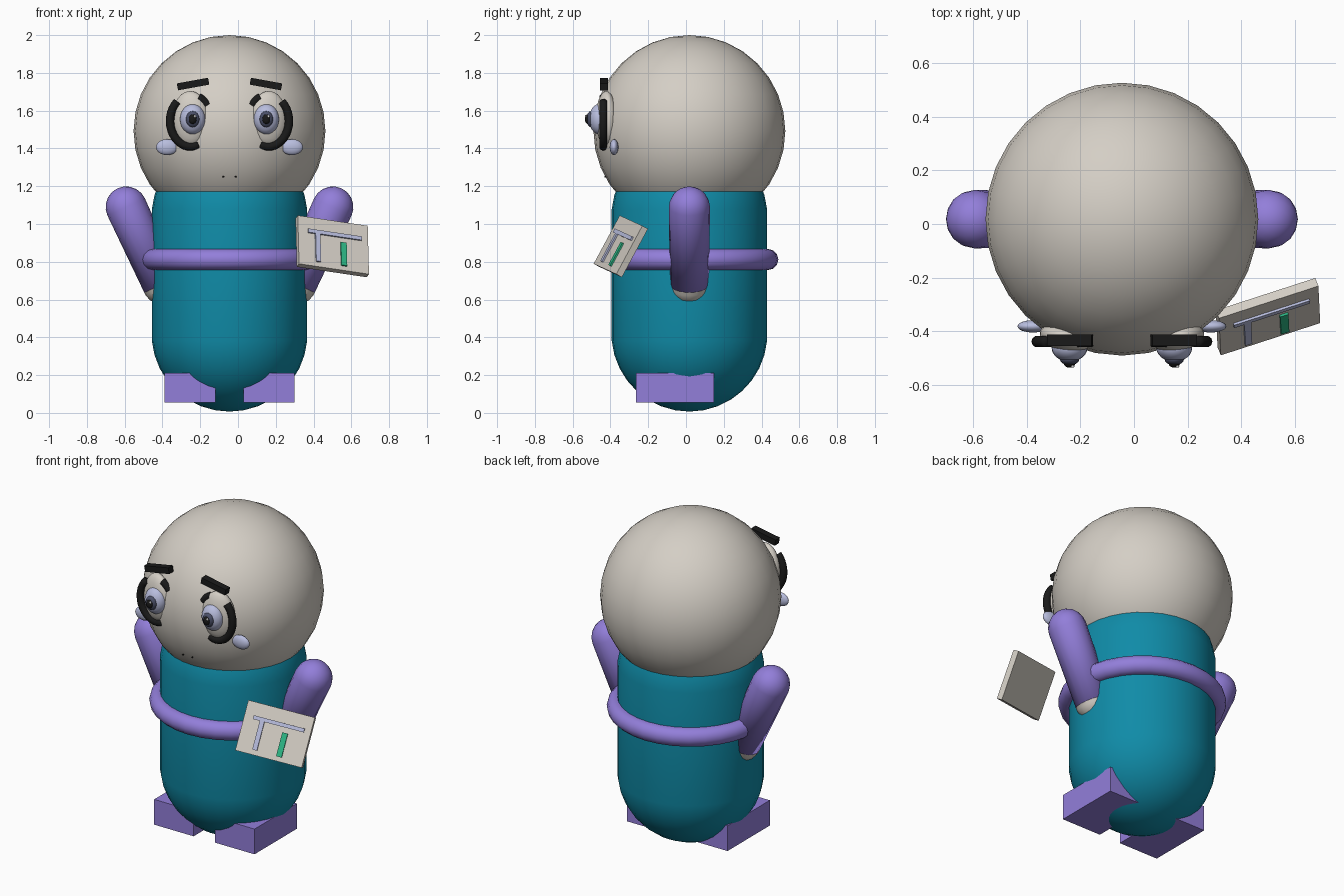
import bpy, bmesh, math
from mathutils import Vector, Matrix

if "Cube" in bpy.data.objects:
    bpy.data.objects.remove(bpy.data.objects["Cube"], do_unlink=True)


def material(name, rgb):
    m = bpy.data.materials.new(name)
    m.use_nodes = True
    m.diffuse_color = (*rgb, 1)
    m.node_tree.nodes["Principled BSDF"].inputs["Base Color"].default_value = (*rgb, 1)
    return m


CREAM = material("warm_cream", (0.66, 0.62, 0.56))
TEAL = material("teal", (0.005, 0.26, 0.39))
PURPLE = material("purple", (0.29, 0.21, 0.70))
LAVENDER = material("pale_lavender", (0.48, 0.51, 0.73))
BLACK = material("black", (0.01, 0.01, 0.01))
SLATE = material("slate_blue", (0.07, 0.08, 0.14))
GREEN = material("green", (0.026, 0.48, 0.24))
WHITE = material("white", (0.85, 0.85, 0.85))

CX, CY = -0.045, 0.018          # body axis
SIDES = (("right", -1), ("left", 1))


def finish(name, bm, mat, smooth=True):
    me = bpy.data.meshes.new(name)
    bmesh.ops.recalc_face_normals(bm, faces=bm.faces)
    for f in bm.faces:
        f.smooth = smooth
    bm.to_mesh(me)
    bm.free()
    me.materials.append(mat)
    ob = bpy.data.objects.new(name, me)
    bpy.context.collection.objects.link(ob)
    return ob


def ellipsoid(name, loc, radii, mat, seg=24, spin=0):
    bm = bmesh.new()
    m = Matrix.Translation(loc) @ Matrix.Rotation(spin, 4, 'Z') @ Matrix.Diagonal((*radii, 1))
    bmesh.ops.create_uvsphere(bm, u_segments=seg, v_segments=seg // 2, radius=1, matrix=m)
    return finish(name, bm, mat)


def box(name, frame, size, mat):
    bm = bmesh.new()
    bmesh.ops.create_cube(bm, size=1, matrix=frame @ Matrix.Diagonal((*size, 1)))
    return finish(name, bm, mat, False)


def capsule(name, a, b, r, mat, seg=16):
    # sphere whose two halves are pulled apart along the line a-b
    a, b = Vector(a), Vector(b)
    rot = (b - a).to_track_quat('Z', 'Y').to_matrix()
    bm = bmesh.new()
    bmesh.ops.create_uvsphere(bm, u_segments=seg, v_segments=seg // 2 + 1, radius=r)
    for v in bm.verts:
        v.co = rot @ v.co + (b if v.co.z > 0 else a)
    return finish(name, bm, mat)


def tube(name, points, r, mat, closed=False, sides=10):
    # round tube swept along a list of points
    bm = bmesh.new()
    pts = [Vector(p) for p in points]
    n = len(pts)
    normal = (pts[1] - pts[0]).cross(pts[2] - pts[1]).normalized()
    rings = []
    for i, p in enumerate(pts):
        prev = pts[i - 1] if closed or i else p
        nxt = pts[(i + 1) % n] if closed or i < n - 1 else p
        out = (nxt - prev).normalized().cross(normal)
        ring = []
        for k in range(sides):
            t = math.tau * k / sides
            ring.append(bm.verts.new(p + r * (math.cos(t) * out + math.sin(t) * normal)))
        rings.append(ring)
    for i in range(n if closed else n - 1):
        p, q = rings[i], rings[(i + 1) % n]
        for k in range(sides):
            j = (k + 1) % sides
            bm.faces.new((p[k], p[j], q[j], q[k]))
    if not closed:
        bm.faces.new(rings[0])
        bm.faces.new(rings[-1])
    return finish(name, bm, mat)


# Head, body and belt
ellipsoid("head", (CX, CY, 1.492), (0.508,) * 3, CREAM, 32)
capsule("body", (CX, CY, 0.42), (CX, CY, 1.04), 0.413, TEAL, 32)
circle = [math.tau * i / 32 for i in range(32)]
tube("belt", [(CX + 0.415 * math.cos(t), CY + 0.415 * math.sin(t), 0.812) for t in circle],
     0.056, PURPLE, closed=True, sides=12)

for side, s in SIDES:
    # Arms, hands and feet
    shoulder = Vector((CX + s * 0.547, CY, 1.09))
    wrist = Vector((CX + s * 0.357, CY, 0.68))
    capsule(side + "_hand", wrist.lerp(shoulder, 0.2), wrist, 0.105, CREAM)
    bm = bmesh.new()
    axis = shoulder - wrist
    rot = axis.to_track_quat('Z', 'Y').to_matrix()
    bmesh.ops.create_uvsphere(bm, u_segments=16, v_segments=10, radius=0.109)
    for v in bm.verts:
        if v.co.z < -0.001:
            v.co.z = 0
            v.co = rot @ v.co + wrist
        else:
            v.co = rot @ v.co + shoulder
    finish(side + "_arm", bm, PURPLE)
    box(side + "_foot", Matrix.Translation((CX + s * 0.208, -0.058, 0.132)),
        (0.27, 0.413, 0.156), PURPLE)

    # Eyes
    ex = CX + s * 0.195
    ellipsoid(side + "_eye_socket", (CX + s * 0.208, -0.422, 1.557),
              (0.1, 0.053, 0.147), CREAM, spin=s * 0.2)
    ellipsoid(side + "_eyeball", (ex, -0.46, 1.555), (0.067, 0.053, 0.08), LAVENDER)
    ellipsoid(side + "_iris", (ex, -0.504, 1.555), (0.036, 0.022, 0.043), SLATE, 16)
    ellipsoid(side + "_pupil", (ex, -0.52, 1.555), (0.021, 0.015, 0.026), BLACK, 16)
    ellipsoid(side + "_glint", (ex + 0.012, -0.53, 1.57), (0.007, 0.005, 0.008), WHITE, 8)

    # Dark lashes around the socket
    for part, start, end in (("lower", 130, 292), ("upper", 38, 68)):
        angles = [math.radians(start + (end - start) * i / 16) for i in range(17)]
        tube(f"{side}_{part}_lash",
             [(CX + s * (0.205 - 0.11 * math.cos(t)) if s < 0 else
               CX + 0.205 - 0.11 * math.cos(t), -0.438, 1.545 + 0.135 * math.sin(t))
              for t in angles], 0.022, BLACK)

    # Brows and cheeks
    box(side + "_brow", Matrix.Translation((CX + s * 0.193, -0.433, 1.741))
        @ Matrix.Rotation(s * 0.18, 4, 'Y'), (0.168, 0.042, 0.037), BLACK)
    ellipsoid(side + "_cheek", (CX + s * 0.331, -0.381, 1.407), (0.058, 0.023, 0.042), LAVENDER)
    ellipsoid(side + "_mouth_corner", (CX + s * 0.032, -0.427, 1.25), (0.005,) * 3, BLACK, 8)

# Tilted board with raised bars
u = Vector((0.37, 0.12, -0.055)).normalized()
n = u.cross(Vector((0, 0.14, 0.255))).normalized()
v = n.cross(u)
frame = Matrix((u, v, n)).transposed().to_4x4()
frame.translation = (0.505, -0.36, 0.89)


def on_board(name, a, b, size, mat, lift):
    box(name, frame @ Matrix.Translation((a, b, lift)), size, mat)


on_board("board", 0, 0, (0.393, 0.291, 0.036), CREAM, -0.018)
on_board("board_cross_bar", 0.008, 0.06, (0.3, 0.022, 0.009), LAVENDER, 0.0045)
on_board("board_upright_bar", -0.088, -0.032, (0.027, 0.17, 0.009), LAVENDER, 0.0045)
on_board("board_green_bar", 0.056, -0.05, (0.032, 0.138, 0.009), GREEN, 0.0045)
